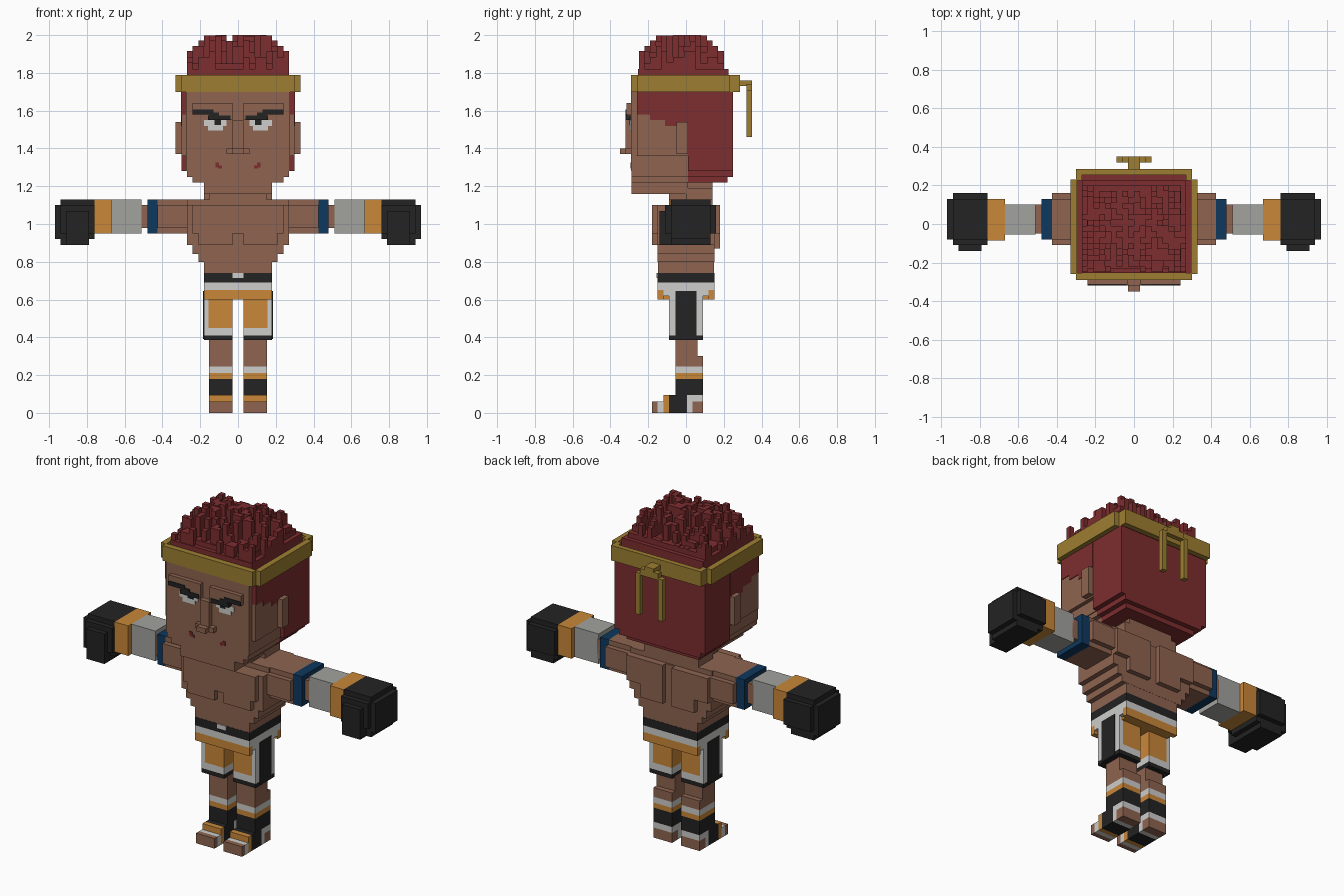
import bpy, bmesh, random
from mathutils import Vector

random.seed(4)


def material(name, r, g, b):
    lin = [((c / 255 + 0.055) / 1.055) ** 2.4 for c in (r, g, b)]
    m = bpy.data.materials.new(name)
    m.diffuse_color = (*lin, 1)
    return m


skin = material("skin_brown", 142, 100, 80)
red = material("hair_red", 125, 45, 47)
gold = material("headband_gold", 158, 127, 50)
orange = material("orange", 201, 135, 57)
black = material("black", 35, 35, 35)
blue = material("armband_blue", 14, 56, 94)
gray = material("bandage_gray", 162, 162, 159)
white = material("white", 205, 205, 204)


def blocks(name, mat, boxes, mirror=False):
    """One object made of boxes given as x0, x1, y0, y1, z0, z1."""
    bm = bmesh.new()
    for x0, x1, y0, y1, z0, z1 in boxes:
        for s in ((1, -1) if mirror else (1,)):
            res = bmesh.ops.create_cube(bm, size=1)
            mid = Vector((s * (x0 + x1), y0 + y1, z0 + z1)) / 2
            size = Vector((x1 - x0, y1 - y0, z1 - z0))
            for v in res["verts"]:
                v.co = mid + v.co * size
    me = bpy.data.meshes.new(name)
    bm.to_mesh(me)
    bm.free()
    me.materials.append(mat)
    ob = bpy.data.objects.new(name, me)
    bpy.context.collection.objects.link(ob)
    return ob


# Head: face block with stepped jaw, chin and neck
blocks("face", skin, [
    (-0.275, 0.275, -0.29, 0.01, 1.28, 1.70),
    (-0.27, 0.27, -0.289, 0.01, 1.25, 1.28),
    (-0.24, 0.24, -0.289, 0.01, 1.22, 1.25),
    (-0.18, 0.18, -0.289, 0.01, 1.16, 1.22)])
blocks("cheeks", skin, [(0.27, 0.298, -0.26, 0.01, 1.36, 1.58)], True)
blocks("neck", skin, [(-0.15, 0.15, -0.09, 0.14, 1.08, 1.22),
                      (-0.18, 0.18, 0.0, 0.14, 1.10, 1.19)])
blocks("ears", skin, [(0.27, 0.33, -0.05, 0.01, 1.37, 1.54)], True)
blocks("nose", skin, [(-0.03, 0.03, -0.32, -0.28, 1.40, 1.55),
                      (-0.06, 0.06, -0.32, -0.28, 1.37, 1.40),
                      (-0.03, 0.03, -0.35, -0.28, 1.37, 1.40)])
blocks("brows", skin, [(0.03, 0.24, -0.315, -0.28, 1.58, 1.64),
                       (0.03, 0.12, -0.315, -0.28, 1.55, 1.58)], True)
blocks("eyebrows", black, [(0.13, 0.24, -0.32, -0.312, 1.58, 1.605),
                           (0.04, 0.16, -0.32, -0.28, 1.55, 1.575),
                           (0.10, 0.15, -0.32, -0.312, 1.57, 1.59)], True)
blocks("eyes", white, [(0.06, 0.18, -0.296, -0.285, 1.52, 1.55),
                       (0.08, 0.16, -0.296, -0.285, 1.495, 1.52)], True)
blocks("pupils", black, [(0.09, 0.125, -0.299, -0.29, 1.525, 1.552)], True)
blocks("cheek_marks", red, [(0.10, 0.12, -0.294, -0.285, 1.30, 1.325),
                            (0.085, 0.105, -0.294, -0.285, 1.295, 1.31)], True)

# Hair: back block, stepped sideburns and crown
blocks("back_hair", red, [
    (-0.30, 0.30, 0.01, 0.25, 1.28, 1.70),
    (-0.27, 0.27, 0.01, 0.25, 1.25, 1.28),
    (-0.24, 0.24, 0.01, 0.22, 1.22, 1.25)])
blocks("sideburns", red, [
    (0.27, 0.302, -0.26, 0.01, 1.58, 1.70),
    (0.27, 0.302, -0.19, 0.01, 1.55, 1.58),
    (0.27, 0.302, -0.11, 0.01, 1.52, 1.55),
    (0.27, 0.302, -0.05, 0.01, 1.49, 1.52)], True)
blocks("crown_hair", red, [(-0.295, 0.295, -0.255, 0.255, 1.70, 1.77),
                           (-0.27, 0.27, -0.255, 0.225, 1.77, 1.82),
                           (-0.245, 0.245, -0.23, 0.20, 1.82, 1.85)])

# Spiky top hair on a grid, tallest near the middle
spikes = []
for i in range(-9, 9):
    for j in range(-8, 7):
        if random.random() < 0.48:
            edge = min(i + 9, 8 - i, j + 8, 6 - j)
            top = min(2.0, 1.885 + 0.028 * edge + random.choice((-0.03, 0, 0.03)))
            x, y = i * 0.03, j * 0.03 - 0.01
            spikes.append((x, x + 0.03, y, y + 0.03, 1.82, top))
spikes.append((-0.03, 0.0, -0.04, -0.01, 1.82, 2.0))
blocks("hair_spikes", red, spikes)

# Headband ring with a knot and two hanging tails
blocks("headband", gold, [
    (-0.30, 0.30, -0.29, -0.255, 1.70, 1.79),
    (-0.30, 0.30, 0.255, 0.285, 1.70, 1.79),
    (-0.33, -0.295, -0.26, 0.23, 1.70, 1.79),
    (0.295, 0.33, -0.26, 0.23, 1.70, 1.79),
    (-0.30, -0.27, 0.225, 0.26, 1.70, 1.79),
    (0.27, 0.30, 0.225, 0.26, 1.70, 1.79)])
blocks("headband_knot", gold, [(-0.03, 0.03, 0.28, 0.35, 1.73, 1.76),
                               (-0.06, 0.06, 0.32, 0.35, 1.70, 1.74)])
blocks("headband_tails", gold, [(0.06, 0.09, 0.32, 0.35, 1.46, 1.71)], True)

# Torso, tapering in steps to the waist
blocks("torso", skin, [
    (-0.27, 0.27, -0.15, 0.15, 0.89, 1.10),
    (-0.24, 0.24, -0.15, 0.15, 0.84, 0.89),
    (-0.21, 0.21, -0.15, 0.15, 0.80, 0.84),
    (-0.18, 0.18, -0.149, 0.149, 0.74, 0.80),
    (-0.27, 0.27, -0.09, 0.14, 1.09, 1.13)])
blocks("chest_muscles", skin, [(0.0, 0.24, -0.18, -0.14, 0.95, 1.10),
                               (0.03, 0.21, -0.18, -0.14, 0.89, 0.95)], True)
blocks("shoulder_blades", skin, [(0.03, 0.27, 0.14, 0.18, 0.95, 1.10),
                                 (0.03, 0.18, 0.14, 0.18, 0.87, 0.95)], True)

# Arms, from shoulder to glove
blocks("upper_arms", skin, [(0.26, 0.425, -0.11, 0.16, 0.98, 1.10),
                            (0.26, 0.425, -0.08, 0.13, 0.95, 1.13),
                            (0.47, 0.52, -0.05, 0.10, 0.98, 1.10)], True)
blocks("armbands", blue, [(0.42, 0.48, -0.08, 0.13, 0.95, 1.13)], True)
blocks("wrist_bandages", gray, [(0.51, 0.67, -0.055, 0.10, 0.95, 1.13)], True)
blocks("glove_cuffs", orange, [(0.67, 0.76, -0.085, 0.13, 0.95, 1.13)], True)
blocks("gloves", black, [(0.76, 0.94, -0.11, 0.16, 0.95, 1.10),
                         (0.76, 0.94, -0.08, 0.13, 0.92, 1.13),
                         (0.94, 0.97, -0.08, 0.13, 0.92, 1.10),
                         (0.79, 0.94, -0.08, 0.13, 0.89, 0.92),
                         (0.79, 0.91, -0.14, -0.10, 0.89, 1.07),
                         (0.79, 0.91, -0.11, -0.07, 0.89, 0.96)], True)

# Shorts: waistband, seat and legs with side panels
blocks("waistband", black, [(-0.18, 0.18, -0.15, 0.15, 0.69, 0.74)])
blocks("waist_stripe", white, [(-0.18, 0.18, -0.15, 0.15, 0.65, 0.69)])
blocks("waist_tie", white, [(-0.03, 0.03, -0.156, -0.148, 0.715, 0.74)])
blocks("shorts_seat", orange, [(-0.18, 0.18, -0.15, -0.12, 0.60, 0.65),
                               (-0.18, 0.18, 0.12, 0.15, 0.60, 0.65),
                               (-0.16, 0.16, -0.12, 0.12, 0.60, 0.65)])
blocks("shorts_legs", orange, [(0.03, 0.155, -0.09, 0.09, 0.45, 0.60)], True)
blocks("shorts_trim", white, [(0.155, 0.18, -0.09, 0.09, 0.41, 0.62),
                              (0.16, 0.18, -0.12, 0.12, 0.62, 0.65),
                              (0.03, 0.155, -0.09, 0.09, 0.41, 0.45)], True)
blocks("shorts_hem", black, [(0.03, 0.18, -0.09, 0.09, 0.385, 0.41)], True)
blocks("shorts_side_panels", black, [(0.175, 0.184, -0.055, 0.055, 0.39, 0.645)], True)

# Legs with wrapped shins
X = (0.03, 0.153)
blocks("legs", skin, [(*X, -0.055, 0.06, 0.30, 0.39),
                      (*X, -0.055, 0.09, 0.245, 0.30)], True)
for name, mat, z0, z1 in (("shin_white_wrap", white, 0.21, 0.245),
                          ("shin_orange_wrap", orange, 0.18, 0.21),
                          ("shin_black_wrap", black, 0.095, 0.18)):
    blocks(name, mat, [(*X, -0.055, 0.09, z0, z1)], True)

# Feet: toes, straps, ankle wrap and heels
blocks("toes", skin, [(*X, -0.18, -0.15, 0.0, 0.06)], True)
blocks("foot_white_straps", white, [(*X, -0.15, -0.12, 0.0, 0.06)], True)
blocks("foot_orange_straps", orange, [(*X, -0.12, -0.09, 0.0, 0.095)], True)
blocks("ankle_wraps", black, [(*X, -0.09, 0.005, 0.0, 0.095)], True)
blocks("heel_straps", white, [(*X, 0.005, 0.09, 0.06, 0.095),
                              (*X, 0.005, 0.035, 0.0, 0.06)], True)
blocks("heels", skin, [(*X, 0.035, 0.09, 0.0, 0.06)], True)
